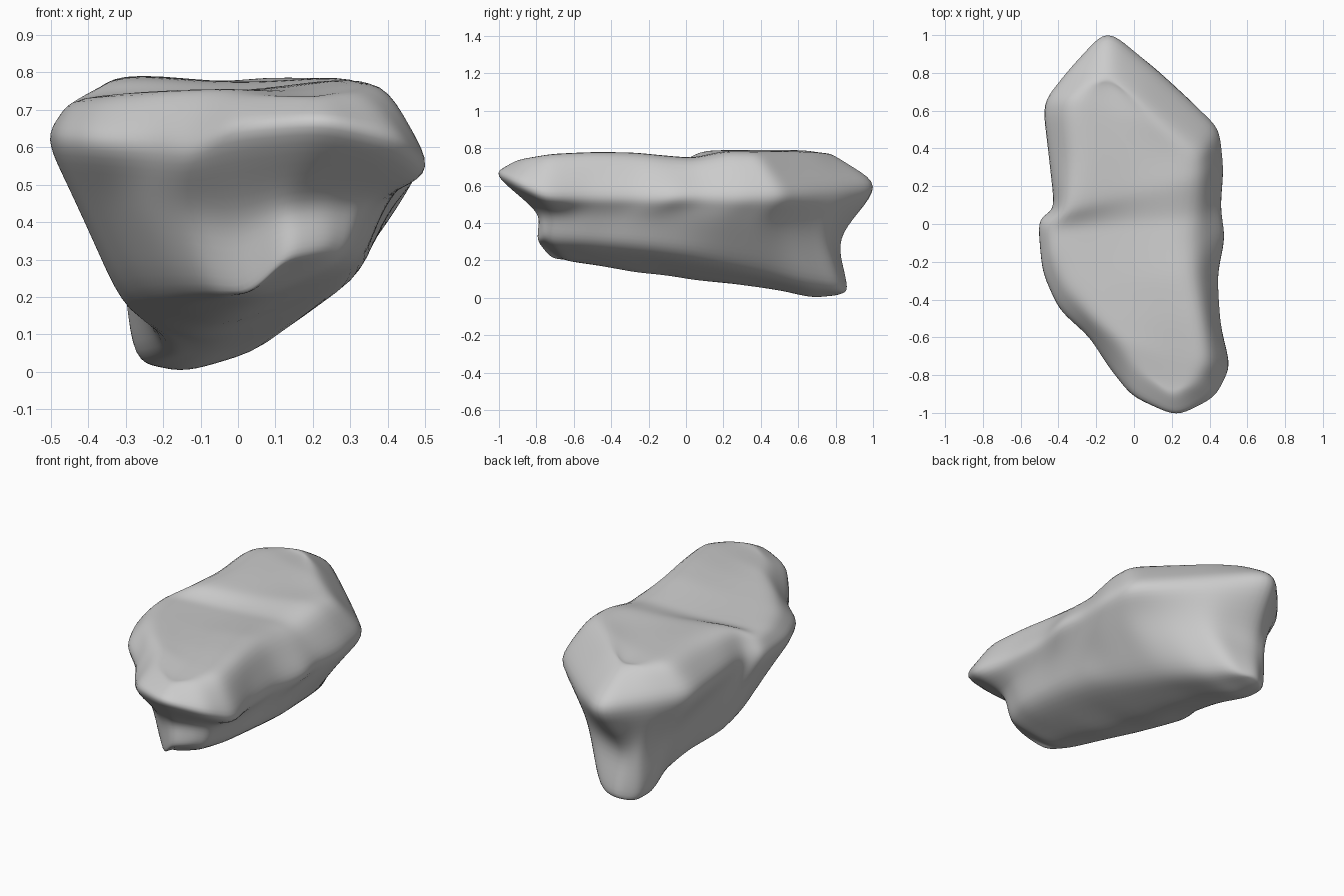
import bpy
import bmesh
import math

default_cube = bpy.data.objects.get("Cube")
if default_cube:
    bpy.data.objects.remove(default_cube, do_unlink=True)

# Horizontal outlines, running from the back tip along +x to the front tip and home.
# Points with index i and (count - i) face each other across the boulder.
PLATEAU = [(-.13, .79), (.02, .68), (.18, .52), (.32, .38), (.33, .23), (.31, .05),
           (.3, -.1), (.31, -.28), (.35, -.5), (.38, -.72), (.32, -.85), (.2, -.91),
           (.04, -.8), (-.07, -.64), (-.2, -.5), (-.33, -.33), (-.4, -.15), (-.41, -.02),
           (-.34, .1), (-.31, .35), (-.33, .62), (-.25, .74)]
RIM = [(-.14, 1), (.1, .83), (.3, .65), (.44, .5), (.47, .3), (.46, .1),
       (.475, -.07), (.445, -.27), (.46, -.53), (.5, -.75), (.42, -.91), (.22, -1),
       (0, -.91), (-.13, -.76), (-.24, -.6), (-.39, -.45), (-.48, -.25), (-.5, 0),
       (-.43, .1), (-.45, .35), (-.47, .63), (-.34, .82)]
WAIST = [(-.15, .83), (.08, .76), (.23, .6), (.36, .41), (.4, .2), (.4, 0),
         (.4, -.18), (.39, -.35), (.39, -.55), (.35, -.71), (.25, -.78), (.13, -.8),
         (0, -.72), (-.13, -.62), (-.24, -.48), (-.35, -.3), (-.41, -.15), (-.42, .02),
         (-.37, .15), (-.33, .4), (-.33, .65), (-.27, .8)]
BASE = [(-.15, .86), (-.02, .81), (.08, .64), (.16, .42), (.22, .2), (.27, 0),
        (.29, -.18), (.3, -.37), (.3, -.55), (.27, -.7), (.23, -.76), (.13, -.79),
        (.02, -.71), (-.07, -.6), (-.15, -.42), (-.23, -.22), (-.28, -.05), (-.29, .1),
        (-.22, .28), (-.21, .48), (-.27, .68), (-.25, .8)]


# Height rules for each outline
def top_height(x, y):
    step = min(max((y + .05) / .15, 0), 1)
    front = .752 + .045 * x
    back = .776 - .02 * x
    dip = (.023 + .03 * x) * math.exp(-(y / .12) ** 2)
    droop = .1 * max(0, abs(y) - .6)
    return front + (back - front) * step - dip - droop


def rim_height(x, y):
    return .585 - .07 * x + .33 * max(0, -.75 - y)


def base_height(x, y):
    keel = -.05 - .12 * y
    toes = max(0, y - .78) + .6 * max(0, -.68 - y)
    return .1 - .14 * y + .37 * abs(x - keel) + toes


def waist_height(x, y):
    return (base_height(x, y) + rim_height(x, y)) / 2


def add_ring(bm, outline, height):
    return [bm.verts.new((x, y, height(x, y))) for x, y in outline]


def add_wall(bm, upper, lower):
    count = len(upper)
    for i in range(count):
        j = (i + 1) % count
        bm.faces.new((upper[i], upper[j], lower[j], lower[i]))


def add_cap(bm, ring, height, weight):
    """Close a ring with two strips of faces that meet on a spine."""
    count = len(ring)
    half = count // 2
    spine = [ring[0]]
    for i in range(1, half):
        p = ring[count - i].co.lerp(ring[i].co, weight)
        spine.append(bm.verts.new((p.x, p.y, height(p.x, p.y))))
    spine.append(ring[half])
    for i in range(half):
        for a, b in ((ring[i], ring[i + 1]),
                     (ring[(count - i) % count], ring[count - i - 1])):
            corners = dict.fromkeys((a, b, spine[i + 1], spine[i]))
            bm.faces.new(tuple(corners))


# Stone material
stone = bpy.data.materials.new("grey_stone")
stone.use_nodes = True
colour = (.6, .6, .6, 1)
stone.diffuse_color = colour
shader = stone.node_tree.nodes["Principled BSDF"]
shader.inputs["Base Color"].default_value = colour
shader.inputs["Roughness"].default_value = .9

# Boulder body: plateau, sloping shoulder, undercut walls and keel
bm = bmesh.new()
rings = [add_ring(bm, PLATEAU, top_height), add_ring(bm, RIM, rim_height),
         add_ring(bm, WAIST, waist_height), add_ring(bm, BASE, base_height)]
for upper, lower in zip(rings, rings[1:]):
    add_wall(bm, upper, lower)
add_cap(bm, rings[0], top_height, .5)
add_cap(bm, rings[-1], base_height, .4)
bmesh.ops.recalc_face_normals(bm, faces=bm.faces)
mesh = bpy.data.meshes.new("boulder")
bm.to_mesh(mesh)
bm.free()
mesh.materials.append(stone)
boulder = bpy.data.objects.new("boulder", mesh)
bpy.context.collection.objects.link(boulder)
bpy.context.view_layer.objects.active = boulder
boulder.select_set(True)

# Weathered, softly rounded edges
for name, kind, levels in (("split", 'SIMPLE', 1), ("soften", 'CATMULL_CLARK', 2)):
    modifier = boulder.modifiers.new(name, 'SUBSURF')
    modifier.subdivision_type = kind
    modifier.levels = modifier.render_levels = levels

# Swell the cage so the softened skin passes through the outline points
targets = [v.co.copy() for v in mesh.vertices]
for _ in range(4):
    depsgraph = bpy.context.evaluated_depsgraph_get()
    skin = boulder.evaluated_get(depsgraph).data
    gaps = [goal - skin.vertices[i].co for i, goal in enumerate(targets)]
    for vertex, gap in zip(mesh.vertices, gaps):
        vertex.co += gap
    mesh.update()
    boulder.update_tag()
    bpy.context.view_layer.update()
bpy.ops.object.shade_smooth()
